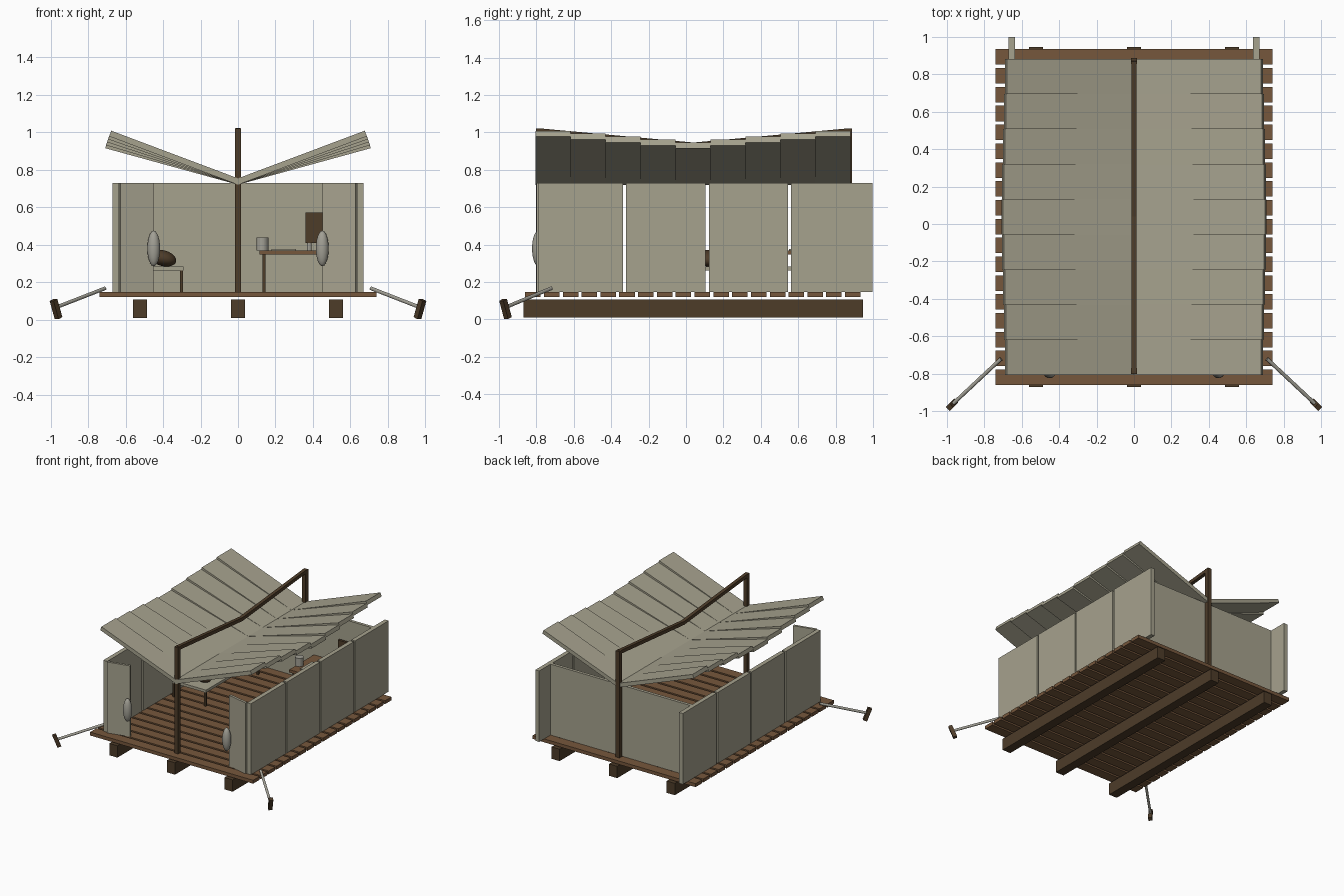
import bpy, bmesh
from math import radians, cos, sin
from mathutils import Vector, Matrix

cube = bpy.data.objects.get("Cube")
if cube:
    bpy.data.objects.remove(cube)


def material(name, colour):
    m = bpy.data.materials.new(name)
    m.use_nodes = True
    m.diffuse_color = (*colour, 1)
    bsdf = next(n for n in m.node_tree.nodes if n.type == 'BSDF_PRINCIPLED')
    bsdf.inputs["Base Color"].default_value = (*colour, 1)
    return m


CANVAS = material("canvas", (0.38, 0.36, 0.27))
DECK = material("deck_wood", (0.18, 0.095, 0.045))
DARK = material("dark_wood", (0.075, 0.045, 0.022))
METAL = material("grey_metal", (0.36, 0.35, 0.30))


def finish(name, bm, mat, matrix=None, smooth=False):
    if matrix:
        bm.transform(matrix)
    bmesh.ops.recalc_face_normals(bm, faces=bm.faces)
    me = bpy.data.meshes.new(name)
    bm.to_mesh(me)
    bm.free()
    for p in me.polygons:
        p.use_smooth = smooth
    me.materials.append(mat)
    ob = bpy.data.objects.new(name, me)
    bpy.context.collection.objects.link(ob)
    return ob


def box(name, x, y, z, mat, matrix=None):
    """Box from (low, high) ranges, optionally transformed."""
    lo, hi = Vector((x[0], y[0], z[0])), Vector((x[1], y[1], z[1]))
    bm = bmesh.new()
    bmesh.ops.create_cube(bm, size=1)
    bm.transform(Matrix.Translation((lo + hi) / 2) @ Matrix.Diagonal((*(hi - lo), 1)))
    return finish(name, bm, mat, matrix)


def along(a, b):
    """Frame with its z axis running from a to b, centred between them."""
    a, b = Vector(a), Vector(b)
    d = b - a
    return Matrix.Translation((a + b) / 2) @ d.to_track_quat('Z', 'Y').to_matrix().to_4x4(), d.length / 2


def strut(name, a, b, w, mat):
    m, h = along(a, b)
    return box(name, (-w, w), (-w, w), (-h, h), mat, m)


def rod(name, a, b, r, mat, sides=12):
    m, h = along(a, b)
    bm = bmesh.new()
    bmesh.ops.create_cone(bm, cap_ends=True, segments=sides, radius1=r, radius2=r, depth=2 * h)
    return finish(name, bm, mat, m)


def ball(name, centre, radii, mat, matrix=Matrix()):
    bm = bmesh.new()
    bmesh.ops.create_uvsphere(bm, u_segments=20, v_segments=12, radius=1)
    return finish(name, bm, mat, Matrix.Translation(centre) @ matrix @ Matrix.Diagonal((*radii, 1)), True)


# Raised deck: three bearers and a row of cross planks
for i in (-1, 0, 1):
    box("bearer", (i * 0.523 - 0.037, i * 0.523 + 0.037), (-0.87, 0.945), (0.01, 0.107), DARK)
for i in range(18):
    y = -0.86 + 0.1006 * i
    box("deck_plank", (-0.74, 0.74), (y, y + 0.083), (0.12, 0.148), DECK)

# Posts and the sagging ridge bar
for y in (-0.785, 0.87):
    box("ridge_post", (-0.017, 0.017), (y - 0.017, y + 0.017), (0.148, 1.02), DARK)
    strut("ridge_bar", (0, y, 1.008), (0, 0.04, 0.932), 0.014, DARK)

# Back wall
box("back_wall", (-0.635, 0.635), (0.825, 0.85), (0.148, 0.73), CANVAS)

for s in (-1, 1):
    # Side walls, four panels each
    for lo, hi in ((-0.79, -0.337), (-0.322, 0.105), (0.122, 0.545), (0.562, 0.998)):
        box("side_wall_panel", sorted((s * 0.635, s * 0.67)), (lo, hi), (0.148, 0.73), CANVAS)

    # Front wings, turned slightly inward, with a rounded shield
    swing = Matrix.Translation((s * 0.628, -0.8, 0)) @ Matrix.Rotation(radians(-s * 13), 4, 'Z')
    box("front_wing", sorted((0, -s * 0.182)), (0, 0.02), (0.148, 0.73), CANVAS, swing)
    ball("shield", (s * 0.45, -0.79, 0.38), (0.034, 0.033, 0.095), METAL)

    # Roof wing: nine slats fanned steeper towards both ends
    for i in range(9):
        y = -0.805 + 0.1873 * i
        angle = radians(15.4 + 5.2 * abs(i - 4) / 4)
        tilt = Matrix.Translation((0, 0, 0.72)) @ Matrix.Rotation(-s * angle, 4, 'Y')
        box("roof_slat", sorted((0, s * 0.735)), (y, y + 0.1873), (0, 0.032), CANVAS, tilt)

    # Guy line and its leaning stake
    rod("guy_line", (s * 0.71, -0.72, 0.167), (s * 0.972, -0.965, 0.065), 0.01, METAL)
    strut("stake", (s * 0.958, -0.952, 0.008), (s * 0.985, -0.978, 0.105), 0.015, DARK)

# Bed with dark legs and a bundle on it
box("bed_top", (-0.6, -0.29), (0.0, 0.7), (0.262, 0.284), CANVAS)
for x in (-0.59, -0.302):
    for y in (0.01, 0.69):
        box("bed_leg", (x - 0.008, x + 0.008), (y - 0.008, y + 0.008), (0.148, 0.262), DARK)
ball("bundle", (-0.4, 0.12, 0.328), (0.072, 0.06, 0.042), DARK, Matrix.Rotation(radians(15), 4, 'Y'))

# Table with legs, mug, papers and upright board
box("table_top", (0.115, 0.6), (0.5, 0.82), (0.347, 0.37), DECK)
for x in (0.14, 0.575):
    for y in (0.525, 0.795):
        box("table_leg", (x - 0.008, x + 0.008), (y - 0.008, y + 0.008), (0.148, 0.347), DARK)
rod("mug", (0.13, 0.61, 0.37), (0.13, 0.61, 0.438), 0.032, METAL, 16)
box("papers", (0.18, 0.31), (0.55, 0.7), (0.37, 0.377), CANVAS)
box("board", (0.36, 0.56), (0.78, 0.8), (0.41, 0.572), DARK)
for x in (0.38, 0.54):
    rod("board_foot", (x, 0.79, 0.37), (x, 0.79, 0.41), 0.012, METAL)
